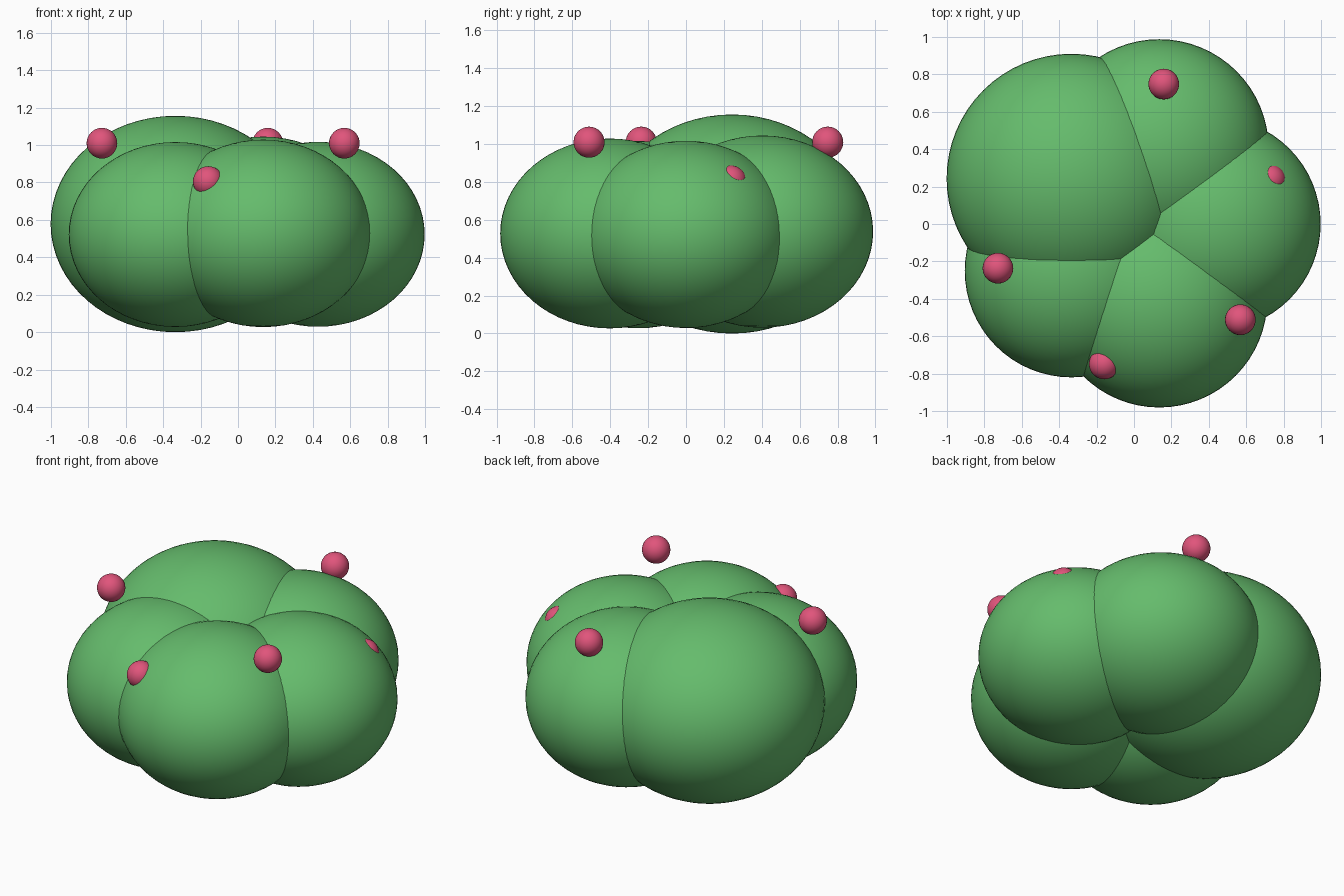
import bpy
import math

if "Cube" in bpy.data.objects:
    bpy.data.objects.remove(bpy.data.objects["Cube"])


def material(name, rgb):
    m = bpy.data.materials.new(name)
    m.diffuse_color = (*rgb, 1)
    m.use_nodes = True
    m.node_tree.nodes["Principled BSDF"].inputs["Base Color"].default_value = m.diffuse_color
    return m


green = material("leaf green", (0.13, 0.50, 0.15))
pink = material("berry pink", (0.75, 0.09, 0.20))


def ball(name, centre, radii, mat, segments, rings):
    bpy.ops.mesh.primitive_uv_sphere_add(segments=segments, ring_count=rings,
                                         radius=1, location=centre)
    o = bpy.context.object
    o.name = name
    o.scale = radii
    bpy.ops.object.transform_apply(location=False, rotation=False, scale=True)
    bpy.ops.object.shade_smooth()
    o.data.materials.append(mat)


# Ring of five overlapping, slightly flattened leaf clumps: x, y, z, radius
clumps = [
    (0.428, 0.000, 0.523, 0.570),
    (0.135, 0.403, 0.538, 0.585),
    (-0.335, 0.243, 0.578, 0.667),
    (-0.335, -0.250, 0.522, 0.570),
    (0.135, -0.403, 0.528, 0.578),
]
for i, (x, y, z, r) in enumerate(clumps):
    ball(f"leaf_clump_{i + 1}", (x, y, z), (r, r, r * 0.867), green, 64, 32)

# Ring of six berries, alternately low (half sunk) and high
for i in range(6):
    a = math.radians(18 + 60 * i)
    z = 1.01 if i % 2 else 0.805
    ball(f"berry_{i + 1}", (0.765 * math.cos(a), 0.765 * math.sin(a), z),
         (0.082,) * 3, pink, 32, 16)
